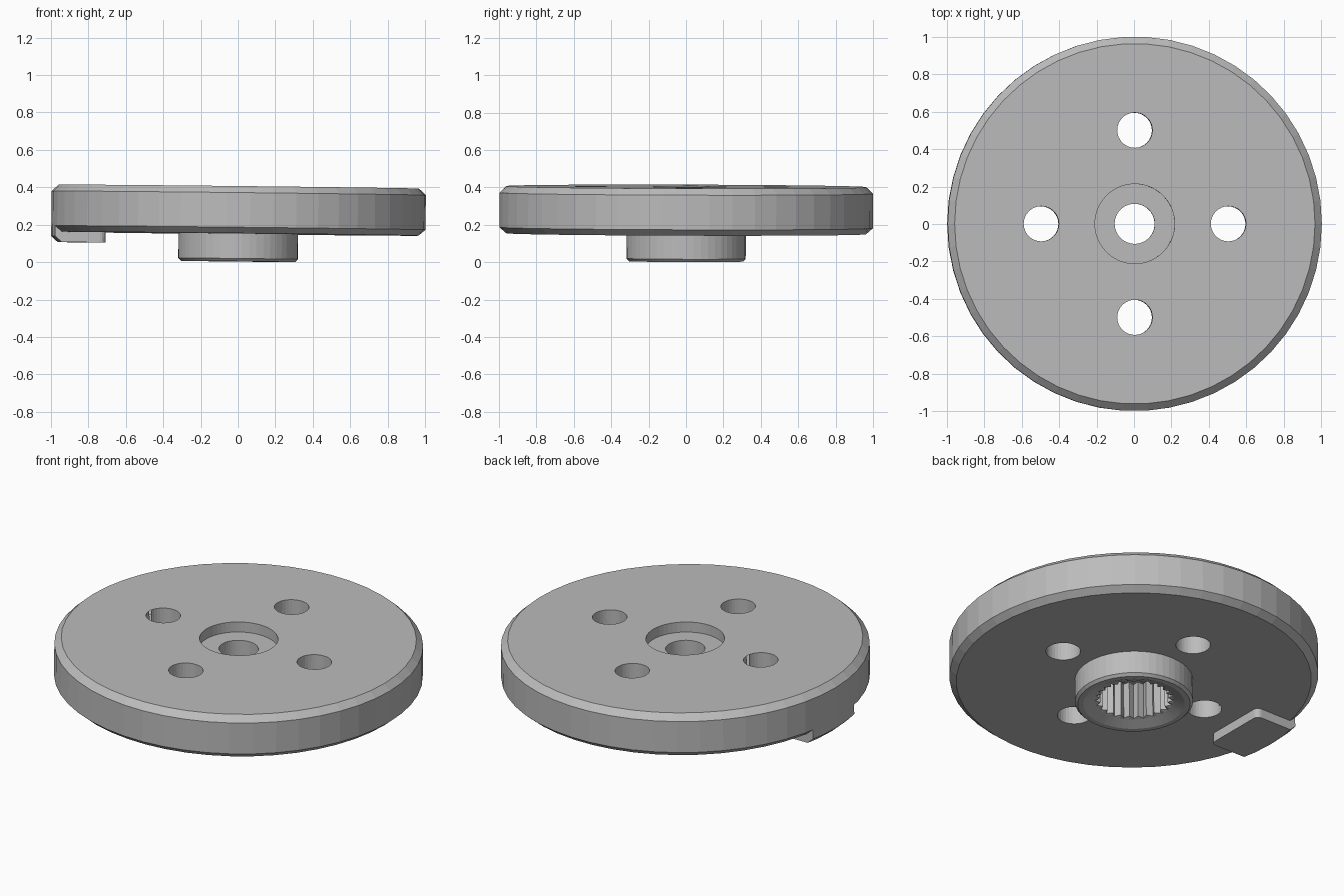
import bpy, bmesh, math
from mathutils import Matrix, Vector

if "Cube" in bpy.data.objects:
    bpy.data.objects.remove(bpy.data.objects["Cube"], do_unlink=True)

TEETH = 25
SEGMENTS = TEETH * 2
# slight lean of the whole disc
LEAN = Matrix.Translation((0, 0, 0.004)) @ Matrix.Rotation(0.011, 4, "Y") @ Matrix.Rotation(-0.003, 4, "X")

metal = bpy.data.materials.new("plain grey metal")
metal.use_nodes = True
GREY = (0.5, 0.5, 0.5, 1)
metal.diffuse_color = GREY
metal.node_tree.nodes["Principled BSDF"].inputs["Base Color"].default_value = GREY


def make_object(name, bm):
    bmesh.ops.recalc_face_normals(bm, faces=bm.faces)
    mesh = bpy.data.meshes.new(name)
    bm.to_mesh(mesh)
    bm.free()
    mesh.materials.append(metal)
    obj = bpy.data.objects.new(name, mesh)
    bpy.context.collection.objects.link(obj)
    return obj


def lathe(name, profile):
    """Spin a closed (radius, height, tooth depth) profile around z."""
    bm = bmesh.new()
    rings = []
    for i in range(SEGMENTS):
        a = math.tau * i / SEGMENTS
        ring = []
        for r, z, depth in profile:
            r -= depth * (i % 2)
            ring.append(bm.verts.new((r * math.cos(a), r * math.sin(a), z)))
        rings.append(ring)
    count = len(profile)
    for i in range(SEGMENTS):
        a, b = rings[i], rings[(i + 1) % SEGMENTS]
        for j in range(count):
            k = (j + 1) % count
            bm.faces.new((a[j], b[j], b[k], a[k]))
    return make_object(name, bm)


def combine(target, cutter, operation):
    """Apply a boolean and discard the cutter."""
    mod = target.modifiers.new("cut", "BOOLEAN")
    mod.operation = operation
    mod.solver = "EXACT"
    mod.object = cutter
    bpy.context.view_layer.update()
    graph = bpy.context.evaluated_depsgraph_get()
    result = bpy.data.meshes.new_from_object(target.evaluated_get(graph))
    target.modifiers.clear()
    target.data = result
    bpy.data.objects.remove(cutter, do_unlink=True)


# Disc with top recess, lower hub and splined blind bore
disc = lathe("disc_with_splined_hub", [
    (0.107, 0.34, 0), (0.213, 0.34, 0), (0.213, 0.40, 0),
    (0.963, 0.40, 0), (1, 0.365, 0), (1, 0.18, 0), (0.963, 0.148, 0),
    (0.32, 0.148, 0), (0.32, 0.015, 0), (0.305, 0, 0),
    (0.275, 0, 0), (0.215, 0.025, 0), (0.215, 0.03, 0.03),
    (0.215, 0.24, 0.03), (0.107, 0.24, 0)])

# Four mounting holes
for i in range(4):
    a = i * math.pi / 2
    bm = bmesh.new()
    bmesh.ops.create_cone(
        bm, cap_ends=True, segments=32, radius1=0.094, radius2=0.094, depth=1,
        matrix=Matrix.Translation((0.5 * math.cos(a), 0.5 * math.sin(a), 0.3)))
    combine(disc, make_object("hole_cutter", bm), "DIFFERENCE")

# Stop tab under the rim: chamfered ring trimmed by a rounded block
tab = lathe("stop_tab", [
    (1, 0.18, 0), (1, 0.125, 0), (0.965, 0.093, 0), (0.5, 0.093, 0), (0.5, 0.18, 0)])
bm = bmesh.new()
bmesh.ops.create_cube(bm, size=1, matrix=Matrix.Translation((-0.96, 0, 0.14))
                      @ Matrix.Diagonal((0.5, 0.39, 0.3, 1)))
inner = [e for e in bm.edges
         if all(v.co.x > -0.9 for v in e.verts)
         and abs(e.verts[0].co.z - e.verts[1].co.z) > 0.1]
bmesh.ops.bevel(bm, geom=inner, offset=0.03, segments=4, profile=0.5, affect="EDGES")
combine(tab, make_object("tab_cutter", bm), "INTERSECT")

for obj in (disc, tab):
    obj.data.transform(LEAN)
